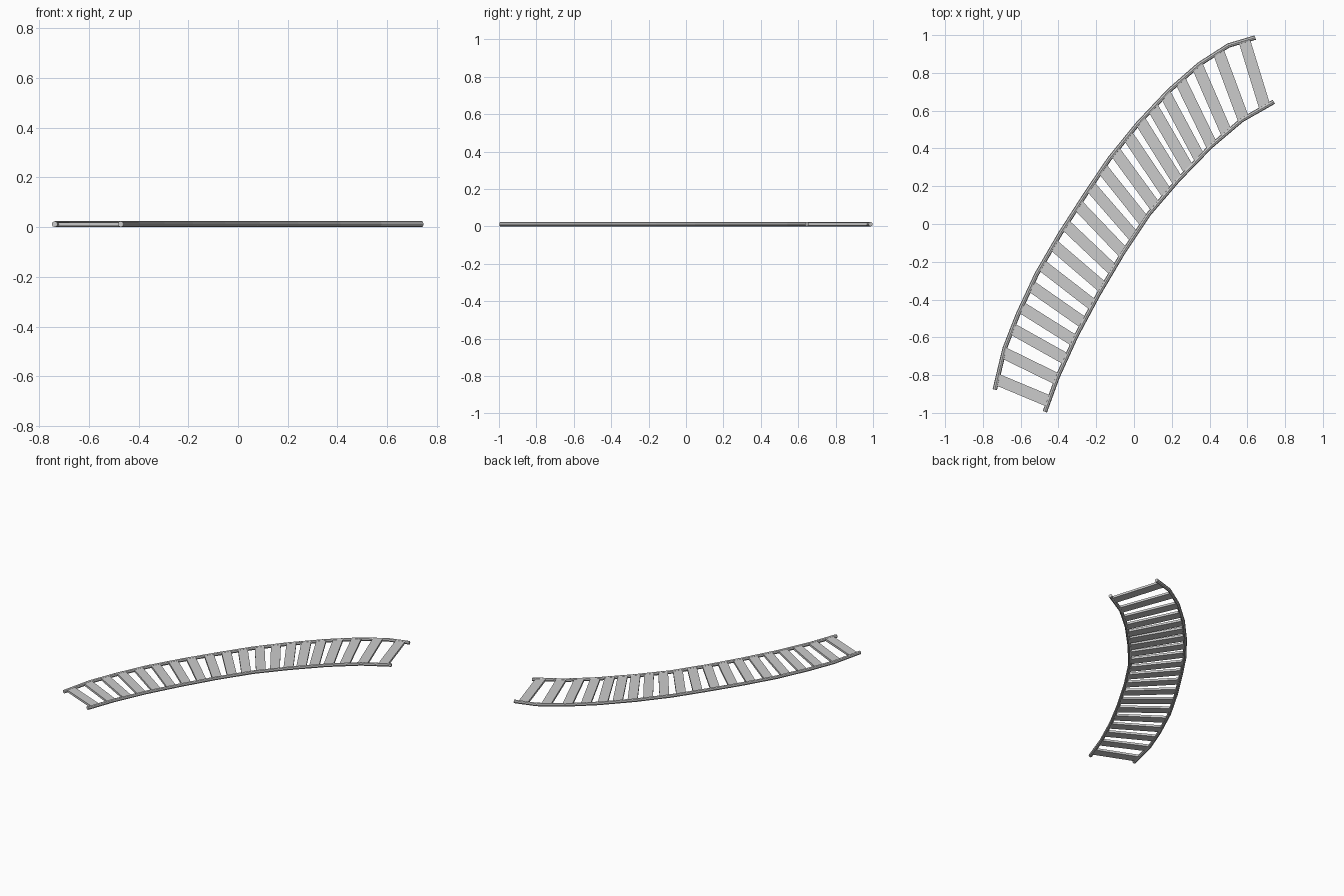
import bpy
from mathutils import Vector

if "Cube" in bpy.data.objects:
    bpy.data.objects.remove(bpy.data.objects["Cube"])

R = 0.012  # rail radius
LEFT = [(-.737, -.877), (-.685, -.66), (-.615, -.48), (-.515, -.265), (-.39, -.05),
        (-.255, .16), (-.13, .345), (.02, .53), (.185, .705), (.345, .845),
        (.5, .945), (.642, .987)]
RIGHT = [(-.472, -.994), (-.405, -.81), (-.305, -.59), (-.19, -.375), (-.06, -.155),
         (.08, .055), (.235, .235), (.405, .41), (.57, .55), (.74, .647)]


def rail(name, pts):
    """Eight-sided tube swept along a polyline."""
    cu = bpy.data.curves.new(name, 'CURVE')
    cu.dimensions = '3D'
    cu.bevel_depth = R
    cu.bevel_resolution = 2
    cu.use_fill_caps = True
    sp = cu.splines.new('POLY')
    sp.points.add(len(pts) - 1)
    for p, (x, y) in zip(sp.points, pts):
        p.co = (x, y, R, 1)
    sp.use_smooth = False
    ob = bpy.data.objects.new(name, cu)
    bpy.context.collection.objects.link(ob)
    bpy.ops.object.select_all(action='DESELECT')
    ob.select_set(True)
    bpy.context.view_layer.objects.active = ob
    bpy.ops.object.convert(target='MESH')


def along(pts, d0, d1, f):
    """Point at fraction f of the polyline, trimmed by d0 and d1 at its ends."""
    v = [Vector((x, y, R)) for x, y in pts]
    lens = [(b - a).length for a, b in zip(v, v[1:])]
    d = d0 + f * (sum(lens) - d0 - d1)
    for a, b, l in zip(v, v[1:], lens):
        if d <= l:
            return a.lerp(b, d / l)
        d -= l
    return v[-1]


def slat(name, a, b, width, thick):
    """Flat board spanning from a to b."""
    bpy.ops.mesh.primitive_cube_add(size=1)
    ob = bpy.context.object
    ob.name = name
    d = b - a
    ob.location = (a + b) / 2
    ob.rotation_euler = d.to_track_quat('X', 'Z').to_euler()
    ob.scale = (d.length, width, thick)


rail("left_rail", LEFT)
rail("right_rail", RIGHT)

# slats: spacing is tighter past the middle and wider at both ends
gaps = [27, 25, 23, 23, 23, 23, 23, 23, 22, 21, 21, 20, 19, 18, 18, 20, 22, 25, 28]
pos = 0
for i in range(len(gaps) + 1):
    f = pos / sum(gaps)
    slat(f"slat_{i + 1}", along(LEFT, .055, .06, f), along(RIGHT, .06, .055, f), .062, .015)
    if i < len(gaps):
        pos += gaps[i]
